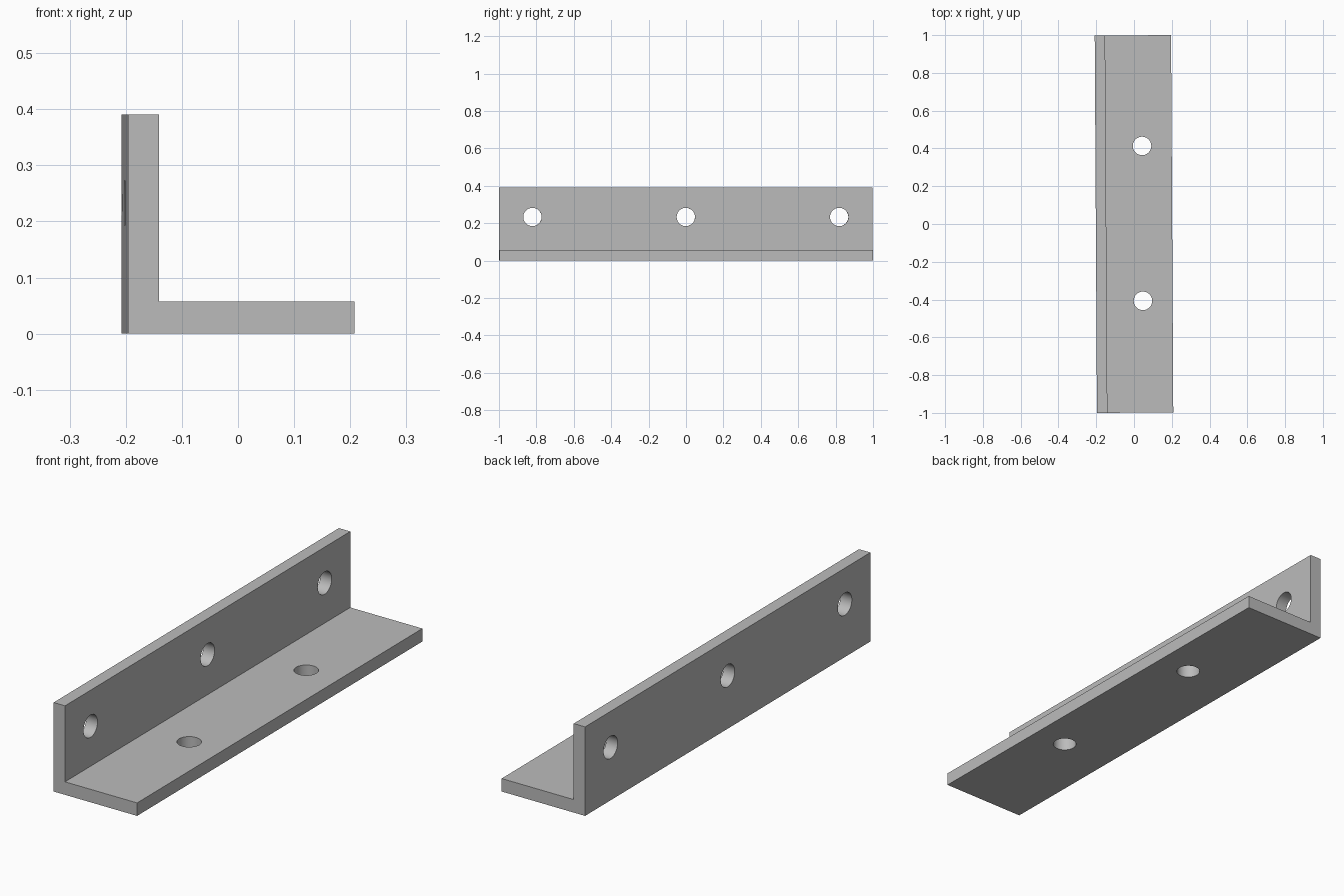
import bpy
import math

cube = bpy.data.objects.get("Cube")
if cube:
    bpy.data.objects.remove(cube, do_unlink=True)

WIDTH, HEIGHT, LENGTH = 0.404, 0.391, 1.9976
WALL, FLOOR = 0.055, 0.057
HOLE_RADIUS = 0.049
TURN = 0.006

steel = bpy.data.materials.new("grey steel")
steel.use_nodes = True
color = (0.5, 0.5, 0.5, 1)
steel.diffuse_color = color
steel.node_tree.nodes["Principled BSDF"].inputs["Base Color"].default_value = color

# L-shaped profile extruded along y
left, right = -WIDTH / 2, WIDTH / 2
profile = [(left, 0), (right, 0), (right, FLOOR), (left + WALL, FLOOR),
           (left + WALL, HEIGHT), (left, HEIGHT)]
n = len(profile)
verts = [(x, y, z) for y in (-LENGTH / 2, LENGTH / 2) for x, z in profile]
faces = [tuple(range(n)), tuple(reversed(range(n, 2 * n)))]
faces += [(i, i + n, (i + 1) % n + n, (i + 1) % n) for i in range(n)]
mesh = bpy.data.meshes.new("angle_bracket")
mesh.from_pydata(verts, [], faces)
mesh.materials.append(steel)
bracket = bpy.data.objects.new("angle_bracket", mesh)
bpy.context.collection.objects.link(bracket)


def drill(location, rotation):
    """Cut one round screw hole through the bracket."""
    bpy.ops.mesh.primitive_cylinder_add(vertices=48, radius=HOLE_RADIUS, depth=0.16,
                                        location=location, rotation=rotation)
    cutter = bpy.context.object
    cutter.name = "hole_cutter"
    cutter.data.materials.append(steel)
    cut = bracket.modifiers.new("screw_hole", "BOOLEAN")
    cut.operation = "DIFFERENCE"
    cut.solver = "EXACT"
    cut.object = cutter
    bpy.ops.object.select_all(action="DESELECT")
    bracket.select_set(True)
    bpy.context.view_layer.objects.active = bracket
    bpy.ops.object.modifier_apply(modifier=cut.name)
    bpy.data.objects.remove(cutter, do_unlink=True)


# three holes in the upright leg, two in the flat leg
for y in (-0.82, 0, 0.82):
    drill((left + WALL / 2, y, 0.233), (0, math.pi / 2, 0))
for y in (-0.41, 0.41):
    drill((0.045, y + 0.003, FLOOR / 2), (0, 0, 0))

# slight turn about the vertical axis, smooth hole walls
bracket.rotation_euler.z = TURN
bpy.ops.object.shade_smooth_by_angle(angle=math.radians(30))
